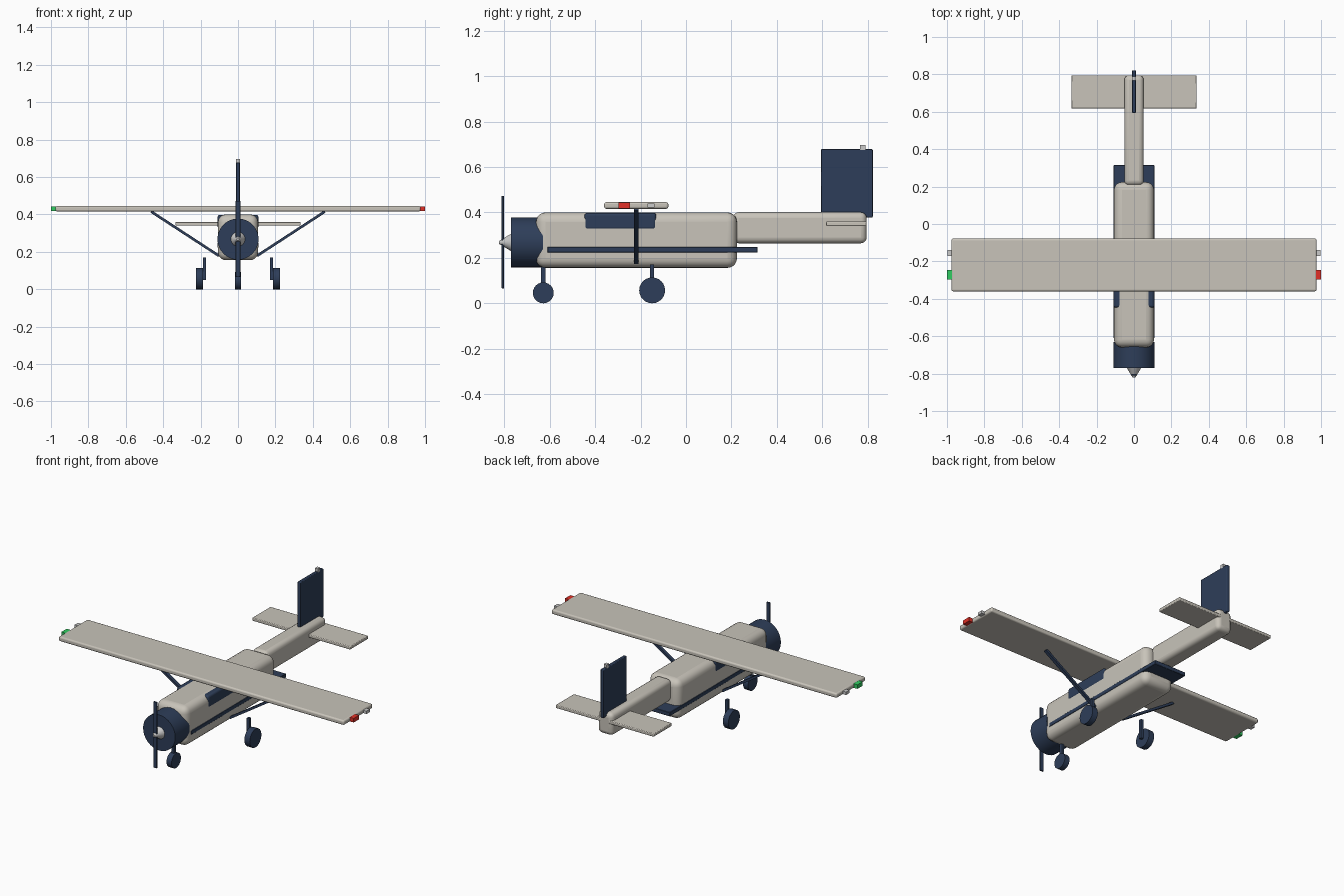
import bpy
from math import pi, atan2, hypot
from mathutils import Matrix

if "Cube" in bpy.data.objects:
    bpy.data.objects.remove(bpy.data.objects["Cube"])


def material(name, rgb):
    m = bpy.data.materials.new(name)
    m.diffuse_color = (*rgb, 1)
    m.use_nodes = True
    m.node_tree.nodes["Principled BSDF"].inputs["Base Color"].default_value = m.diffuse_color
    return m


CREAM = material("cream_paint", (0.58, 0.55, 0.49))
NAVY = material("navy_paint", (0.027, 0.048, 0.10))
RED = material("red_lamp", (0.75, 0.03, 0.02))
GREEN = material("green_lamp", (0.03, 0.6, 0.12))


def finish(ob, name, mat, bevel=0, segments=4):
    ob.name = name
    if mat:
        ob.data.materials.append(mat)
    if bevel:
        mod = ob.modifiers.new("rounding", 'BEVEL')
        mod.width, mod.segments = bevel, segments
    bpy.ops.object.shade_smooth_by_angle(angle=0.6)
    return ob


def box(name, x, y, z, mat=None, bevel=0, segments=4):
    """Box from (min, max) ranges on each axis."""
    bpy.ops.mesh.primitive_cube_add(size=1)
    ob = bpy.context.object
    size = [b - a for a, b in (x, y, z)]
    mid = [(a + b) / 2 for a, b in (x, y, z)]
    ob.data.transform(Matrix.Diagonal((*size, 1)))
    ob.location = mid
    return finish(ob, name, mat, bevel, segments)


def lathe(name, center, r1, r2, depth, axis, mat=None, sides=32):
    """Cone or cylinder; r1 is at the negative end for x, positive end for y."""
    rot = (pi / 2, 0, 0) if axis == 'y' else (0, pi / 2, 0)
    bpy.ops.mesh.primitive_cone_add(vertices=sides, radius1=r1, radius2=r2,
                                    depth=depth, location=center, rotation=rot)
    return finish(bpy.context.object, name, mat)


# Fuselage, tail boom and trim
box("fuselage", (-0.107, 0.107), (-0.66, 0.224), (0.156, 0.40), CREAM, 0.042, 5)
box("tail_boom", (-0.052, 0.052), (0.206, 0.795), (0.264, 0.401), CREAM, 0.026)
box("side_stripe", (-0.109, 0.109), (-0.61, 0.315), (0.223, 0.248), NAVY, 0.002, 1)
box("cabin_windows", (-0.109, 0.109), (-0.447, -0.131), (0.323, 0.398), NAVY, 0.012, 3)

# Engine cowling, spinner and propeller
lathe("cowling", (0, -0.70, 0.268), 0.11, 0.11, 0.14, 'y', NAVY)
lathe("spinner", (0, -0.795, 0.268), 0.039, 0.007, 0.054, 'y')
box("propeller", (-0.013, 0.013), (-0.811, -0.801), (0.065, 0.473), NAVY, 0.002, 1)

# Wing and tail surfaces
box("wing", (-0.976, 0.976), (-0.36, -0.078), (0.416, 0.445), CREAM, 0.009, 3)
box("tailplane", (-0.335, 0.335), (0.617, 0.795), (0.340, 0.360), CREAM, 0.004, 2)
box("tail_fin", (-0.01, 0.01), (0.593, 0.822), (0.378, 0.678), NAVY, 0.004, 2)
box("fin_beacon", (-0.01, 0.01), (0.766, 0.789), (0.674, 0.697))

# Nose gear
lathe("nose_wheel", (0, -0.628, 0.046), 0.046, 0.046, 0.034, 'x', NAVY, 24)
box("nose_gear_leg", (-0.009, 0.009), (-0.637, -0.619), (0.046, 0.18), NAVY)

# Paired parts
for s, side, lamp in ((-1, "left", GREEN), (1, "right", RED)):
    def sx(a, b):
        return tuple(sorted((s * a, s * b)))
    box(side + "_wingtip_lamp", sx(0.97, 1.0), (-0.298, -0.246), (0.418, 0.443), lamp)
    box(side + "_wingtip_strobe", sx(0.97, 0.998), (-0.17, -0.138), (0.421, 0.439))
    lathe(side + "_main_wheel", (s * 0.206, -0.149, 0.057), 0.057, 0.057, 0.037, 'x', NAVY, 24)
    box(side + "_main_gear_leg", sx(0.17, 0.188), (-0.158, -0.14), (0.05, 0.171), NAVY)
    # Diagonal wing brace
    dx, dz = 0.362, 0.236
    half = hypot(dx, dz) / 2
    brace = box(side + "_wing_brace", (-half, half), (-0.228, -0.208), (-0.007, 0.007), NAVY)
    brace.location = (s * 0.283, -0.218, 0.297)
    brace.rotation_euler.y = -s * atan2(dz, dx)
